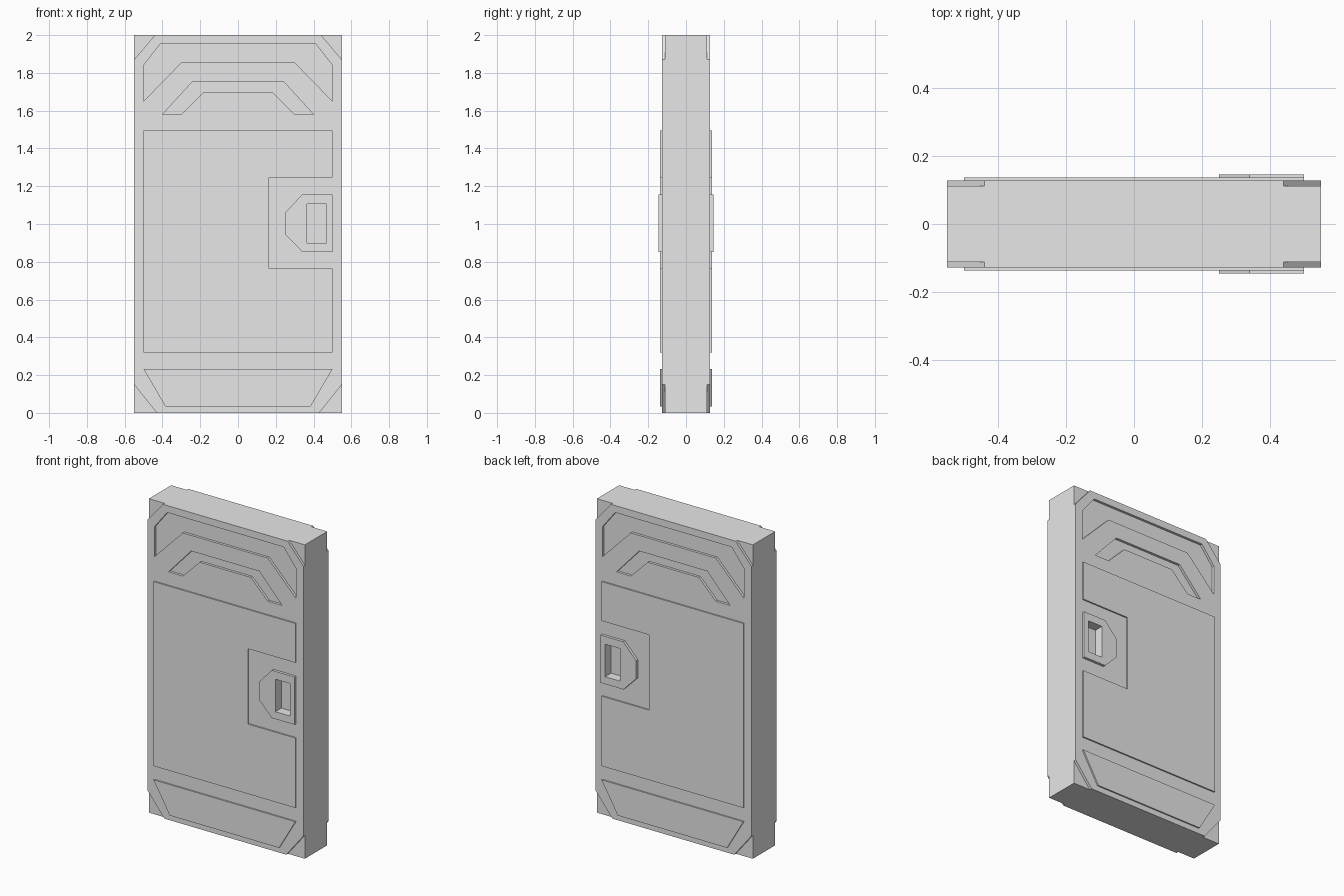
import bpy
import bmesh

cube = bpy.data.objects.get("Cube")
if cube:
    bpy.data.objects.remove(cube, do_unlink=True)

grey = bpy.data.materials.new("light grey")
grey.use_nodes = True
colour = (0.8, 0.8, 0.8, 1)
grey.diffuse_color = colour
grey.node_tree.nodes["Principled BSDF"].inputs["Base Color"].default_value = colour

HALF_W, HEIGHT = 0.55, 2.0
FACE = 0.128      # half thickness of the slab
PANEL = 0.137     # raised panels
LATCH = 0.145     # raised latch plate


def add_prism(bm, outline, y0, y1):
    """Extrude an (x, z) outline from depth y0 to y1."""
    face = bm.faces.new([bm.verts.new((x, y0, z)) for x, z in outline])
    new = bmesh.ops.extrude_face_region(bm, geom=[face])["geom"]
    verts = [v for v in new if isinstance(v, bmesh.types.BMVert)]
    bmesh.ops.translate(bm, verts=verts, vec=(0, y1 - y0, 0))


def make(name, prisms):
    bm = bmesh.new()
    for prism in prisms:
        add_prism(bm, *prism)
    bmesh.ops.recalc_face_normals(bm, faces=bm.faces)
    mesh = bpy.data.meshes.new(name)
    bm.to_mesh(mesh)
    bm.free()
    mesh.materials.append(grey)
    obj = bpy.data.objects.new(name, mesh)
    bpy.context.collection.objects.link(obj)
    return obj


def cut(obj, cutter):
    mod = obj.modifiers.new("cut", "BOOLEAN")
    mod.operation = "DIFFERENCE"
    mod.solver = "EXACT"
    mod.object = cutter
    bpy.context.view_layer.objects.active = obj
    bpy.ops.object.modifier_apply(modifier=mod.name)


def mirrored(half):
    """Complete a right-hand outline with its mirror image."""
    return half + [(-x, z) for x, z in reversed(half)]


def rect(x0, x1, z0, z1):
    return [(x0, z0), (x1, z0), (x1, z1), (x0, z1)]


# Outlines as seen from the front
outer_band = mirrored([(0.3, 1.855), (0.5, 1.65), (0.5, 1.84), (0.41, 1.955)])
inner_band = mirrored([(0.18, 1.70), (0.30, 1.58), (0.40, 1.58), (0.24, 1.755)])
kick_plate = mirrored([(0.385, 0.035), (0.5, 0.232)])
main_panel = [(-0.5, 0.32), (0.5, 0.32), (0.5, 0.765), (0.165, 0.765),
              (0.165, 1.245), (0.5, 1.245), (0.5, 1.495), (-0.5, 1.495)]
latch_plate = [(0.5, 0.853), (0.34, 0.853), (0.25, 0.945),
               (0.25, 1.06), (0.34, 1.157), (0.5, 1.157)]
latch_hole = rect(0.365, 0.468, 0.9, 1.107)

# Corner cut-outs, drawn past the slab edge so the cut is clean
corners = []
for s in (-1, 1):
    for z, dz, dx in ((HEIGHT, -0.13, 0.11), (0, 0.15, 0.12)):
        out = z - dz
        corners.append([(s * (HALF_W - 2 * dx), out),
                        (s * (HALF_W + dx), z + 2 * dz),
                        (s * (HALF_W + dx), out)])

door_slab = make("door_slab", [(rect(-HALF_W, HALF_W, 0, HEIGHT), -FACE, FACE)])

for side, s in (("front", -1), ("back", 1)):
    # Recesses in the slab
    outside = s * 0.2
    shallow = [(o, s * (FACE - 0.016), outside) for o in corners + [outer_band, inner_band]]
    recesses = make("recess_cutter", shallow)
    hole = make("hole_cutter", [(latch_hole, s * 0.085, outside)])
    cut(door_slab, recesses)
    cut(door_slab, hole)

    # Raised plates
    base = s * (FACE - 0.004)
    make(side + "_main_panel", [(main_panel, base, s * PANEL)])
    make(side + "_kick_plate", [(kick_plate, base, s * PANEL)])
    plate = make(side + "_latch_plate", [(latch_plate, base, s * LATCH)])
    cut(plate, hole)

    for helper in (recesses, hole):
        bpy.data.objects.remove(helper, do_unlink=True)
